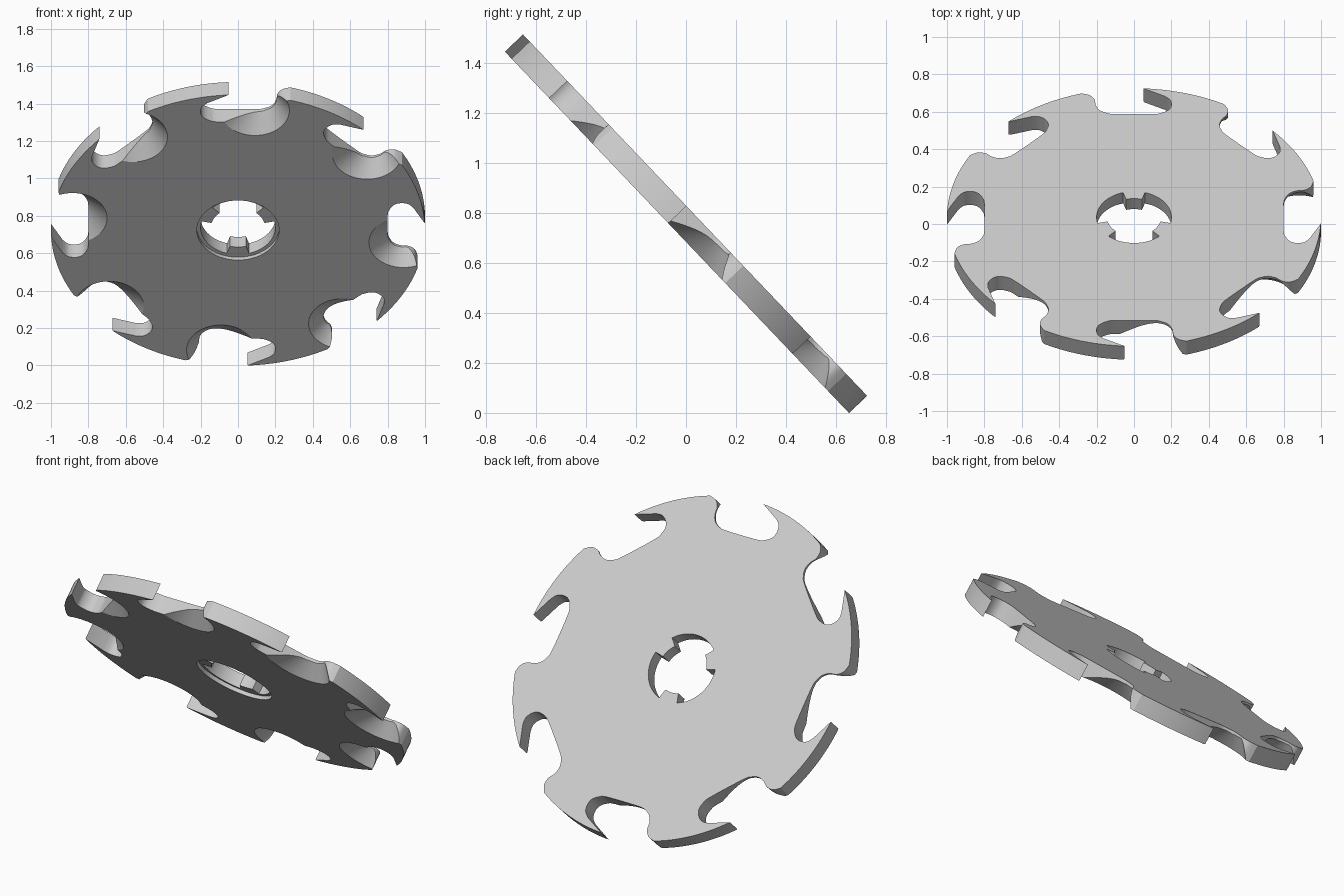
import bpy, bmesh
from math import radians, sin, cos
from mathutils import Vector, Matrix

if "Cube" in bpy.data.objects:
    bpy.data.objects.remove(bpy.data.objects["Cube"], do_unlink=True)

TEETH = 8
HALF = 0.05          # half the plate thickness
TILT = radians(-46.4)


def polar(r, degrees):
    return Vector((r * cos(radians(degrees)), r * sin(radians(degrees))))


def arc(r, start, end, steps):
    return [polar(r, start + (end - start) * i / steps) for i in range(steps + 1)]


def smooth_path(points, steps=5):
    """Catmull-Rom curve through the points."""
    padded = [points[0]] + points + [points[-1]]
    path = []
    for a, b, c, d in zip(padded, padded[1:], padded[2:], padded[3:]):
        for i in range(steps):
            t = i / steps
            path.append(0.5 * (2 * b + (c - a) * t + (2 * a - 5 * b + 4 * c - d) * t ** 2
                               + (3 * b - a - 3 * c + d) * t ** 3))
    return path + [points[-1]]


def add_loft(bm, lower, upper, z0, z1):
    """Closed solid between two outlines with the same point count."""
    bottom = [bm.verts.new((p.x, p.y, z0)) for p in lower]
    top = [bm.verts.new((p.x, p.y, z1)) for p in upper]
    bm.faces.new(bottom)
    bm.faces.new(top)
    n = len(bottom)
    for i in range(n):
        j = (i + 1) % n
        bm.faces.new((bottom[i], bottom[j], top[j], top[i]))


def make_object(name, bm):
    bmesh.ops.recalc_face_normals(bm, faces=bm.faces)
    mesh = bpy.data.meshes.new(name)
    bm.to_mesh(mesh)
    bm.free()
    obj = bpy.data.objects.new(name, mesh)
    bpy.context.collection.objects.link(obj)
    return obj


# Toothed plate: rounded pocket ending in a pointed hook, then the rim arc
pocket = smooth_path([Vector(p) for p in (
    (-.28, .96), (-.235, .945), (-.21, .91), (-.205, .87), (-.185, .832),
    (-.15, .81), (-.1, .80), (.1, .80), (.15, .81), (.187, .835),
    (.2, .87), (.193, .91), (.165, .938))]) + [Vector((.05, .9987))]
rim = arc(1, 87.1, 61.3, 14)[1:-1]
outline = []
for k in range(TEETH):
    turn = Matrix.Rotation(radians(-360 / TEETH * k), 2)
    outline += [turn @ p for p in pocket + rim]
bm = bmesh.new()
add_loft(bm, outline, outline, -HALF, HALF)
wheel = make_object("cutter_wheel", bm)

# Slanted conical scoops on the underside of every pocket
bm = bmesh.new()
low_centre, high_centre = Vector((-.09, .885)), Vector((-.125, .90))
low_r, high_r = .185, .075
extend = 0.2         # carries the cone on below the plate
circle = arc(1, 0, 360, 56)[:-1]
for k in range(TEETH):
    turn = Matrix.Rotation(radians(-360 / TEETH * k), 2)
    start = low_centre + (low_centre - high_centre) * extend
    r = low_r + (low_r - high_r) * extend
    add_loft(bm, [turn @ (start + p * r) for p in circle],
             [turn @ (high_centre + p * high_r) for p in circle],
             -HALF - 2 * HALF * extend, HALF)
scoops = make_object("scoop_cutter", bm)

# Bore with three wedge keys left standing
bore = []
for middle in (90, 210, 330):
    bore += arc(.145, middle - 17, middle + 17, 6)
    bore += arc(.2, middle + 17, middle + 103, 18)
bm = bmesh.new()
add_loft(bm, bore, bore, -.2, .2)
bore_cutter = make_object("bore_cutter", bm)

# Shallow recess around the bore on the underside
bm = bmesh.new()
ring = [p * .22 for p in circle]
add_loft(bm, ring, ring, -.2, -HALF + .022)
recess = make_object("recess_cutter", bm)

bpy.context.view_layer.objects.active = wheel
for cutter in (scoops, bore_cutter, recess):
    cutter.hide_render = True
    mod = wheel.modifiers.new(cutter.name, 'BOOLEAN')
    mod.operation = 'DIFFERENCE'
    mod.solver = 'EXACT'
    mod.object = cutter
    bpy.ops.object.modifier_apply(modifier=mod.name)
for cutter in (scoops, bore_cutter, recess):
    bpy.data.objects.remove(cutter, do_unlink=True)

# Plain grey metal
grey = bpy.data.materials.new("light_grey")
grey.use_nodes = True
colour = (.6, .6, .6, 1)
grey.diffuse_color = colour
grey.node_tree.nodes["Principled BSDF"].inputs["Base Color"].default_value = colour
wheel.data.materials.clear()
wheel.data.materials.append(grey)

# Smooth walls with crisp edges, then lean the wheel back on its rim
bpy.ops.object.select_all(action='DESELECT')
wheel.select_set(True)
bpy.ops.object.shade_smooth_by_angle(angle=radians(30))
wheel.rotation_euler.x = TILT
wheel.location.z = .757
